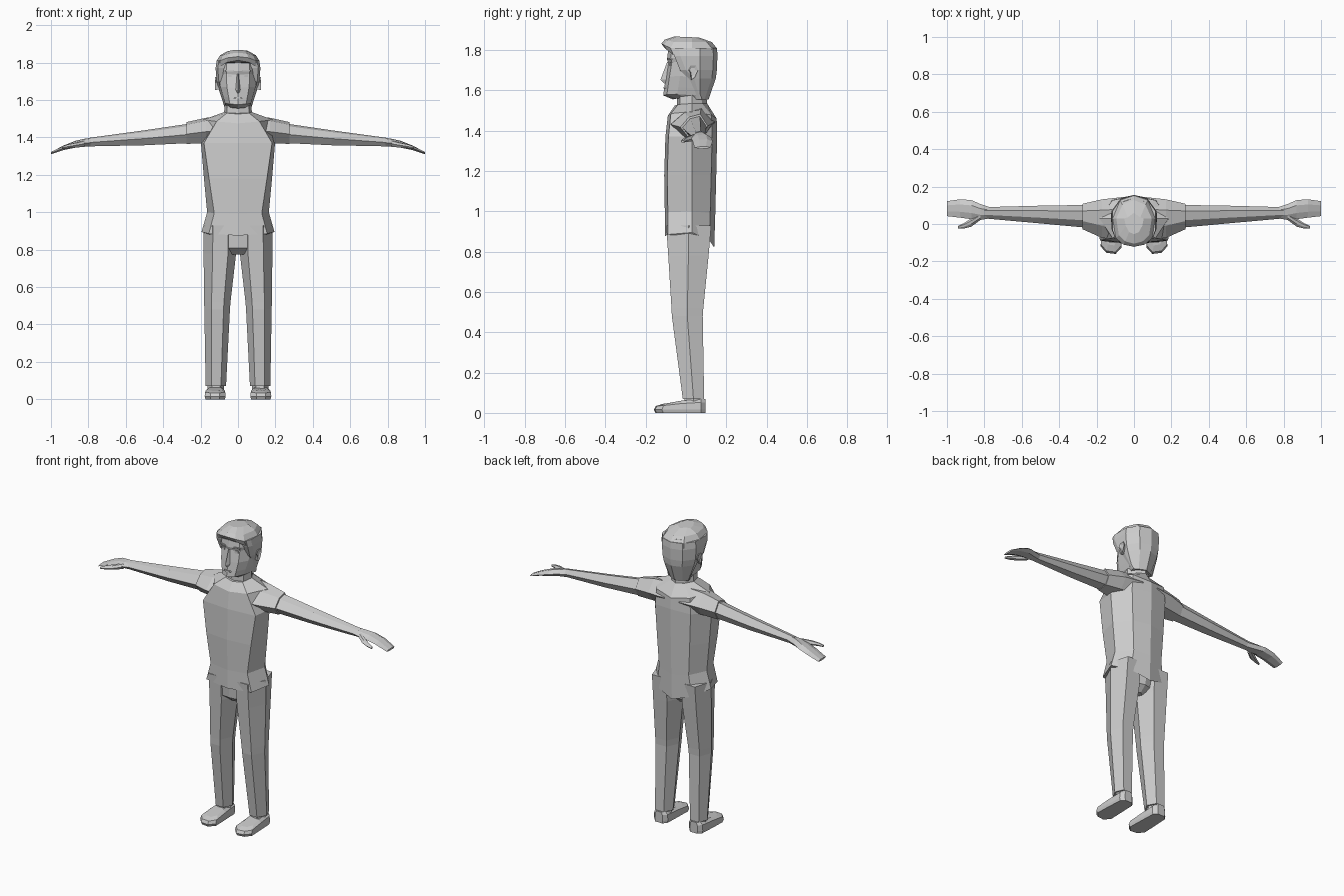
import bpy, bmesh
from mathutils import Vector


def material(name, v):
    m = bpy.data.materials.new(name)
    m.diffuse_color = (v, v, v, 1)
    return m


GREY = material("plain grey", 0.6)


def loft(name, rings, side=1):
    """Skin matching rings of points, close both ends; side=-1 mirrors in x."""
    bm = bmesh.new()
    rows = [[bm.verts.new((x * side, y, z)) for x, y, z in r] for r in rings]
    n = len(rows[0])
    for a, b in zip(rows, rows[1:]):
        for i in range(n):
            j = (i + 1) % n
            bm.faces.new((a[i], a[j], b[j], b[i]))
    bm.faces.new(rows[0])
    bm.faces.new(rows[-1])
    bmesh.ops.recalc_face_normals(bm, faces=bm.faces)
    me = bpy.data.meshes.new(name)
    bm.to_mesh(me)
    bm.free()
    me.materials.append(GREY)
    ob = bpy.data.objects.new(name, me)
    bpy.context.collection.objects.link(ob)
    return ob


def pair(name, rings):
    loft("right_" + name, rings, 1)
    loft("left_" + name, rings, -1)


def sym(half):
    """Complete a half ring that runs from centre front to centre back."""
    return half + [(-x, y, z) for x, y, z in half[-2:0:-1]]


def body_ring(w, yf, yb, zf, zs, zb, k=0.8, ym=0.03):
    return sym([(0, yf, zf), (w * k, yf + 0.015, (zf + zs) / 2), (w, ym, zs),
                (w * 0.62, yb - 0.025, (zs + zb) / 2), (0, yb, zb)])


def hex_x(x, y0, y1, z0, z1, skew=0.0):
    """Six sided arm section at a given x."""
    d, h = y1 - y0, z1 - z0
    return [(x, y0, z0 + h * 0.45), (x, y0 + d * 0.3, z0), (x, y0 + d * 0.8, z0 + h * 0.05),
            (x, y1, z0 + h * 0.5), (x, y0 + d * (0.72 + skew), z1), (x, y0 + d * 0.32, z1 - h * 0.12)]


def hex_z(z, x0, x1, y0, y1):
    """Six sided leg section at a given z."""
    w, ym = x1 - x0, y0 + (y1 - y0) * 0.5
    return [(x0 + w * 0.25, y0, z), (x0 + w * 0.72, y0, z), (x1, ym, z),
            (x0 + w * 0.8, y1, z), (x0 + w * 0.25, y1, z), (x0, ym, z)]


# Shirt body with flared, dipping hem and sloping shoulders
loft("shirt", [
    body_ring(0.195, -0.105, 0.140, 0.875, 0.895, 0.82),
    body_ring(0.165, -0.105, 0.145, 0.99, 1.00, 0.98, 0.77),
    body_ring(0.182, -0.108, 0.150, 1.18, 1.18, 1.18, 0.85),
    body_ring(0.198, -0.102, 0.155, 1.37, 1.37, 1.39, 0.92),
    body_ring(0.185, -0.090, 0.152, 1.475, 1.495, 1.46, 0.62),
    body_ring(0.075, -0.055, 0.105, 1.525, 1.535, 1.535),
])

# Sleeves, forearms and hands
pair("sleeve", [
    hex_x(0.05, -0.085, 0.145, 1.37, 1.515),
    hex_x(0.17, -0.075, 0.132, 1.37, 1.505),
    hex_x(0.275, -0.028, 0.108, 1.365, 1.482),
])
pair("arm", [
    hex_x(0.25, -0.02, 0.102, 1.37, 1.475),
    hex_x(0.50, 0.003, 0.098, 1.358, 1.438),
    hex_x(0.80, 0.030, 0.090, 1.352, 1.397),
])
pair("hand", [
    hex_x(0.77, 0.030, 0.090, 1.353, 1.398),
    hex_x(0.82, 0.022, 0.106, 1.350, 1.393),
    hex_x(0.87, 0.026, 0.128, 1.345, 1.382),
    hex_x(0.93, 0.034, 0.132, 1.333, 1.358),
    hex_x(1.00, 0.042, 0.122, 1.310, 1.322),
])
pair("thumb", [
    hex_x(0.82, 0.022, 0.058, 1.350, 1.385),
    hex_x(0.87, -0.014, 0.030, 1.345, 1.372),
    hex_x(0.91, -0.024, 0.004, 1.342, 1.362),
    hex_x(0.94, -0.024, -0.010, 1.340, 1.352),
])

# Trousers: hips, legs and ankles
loft("hips", [
    body_ring(0.06, -0.05, 0.06, 0.775, 0.775, 0.775),
    body_ring(0.15, -0.088, 0.10, 0.81, 0.81, 0.81),
    body_ring(0.18, -0.095, 0.12, 0.93, 0.93, 0.93),
])
pair("trouser_leg", [
    hex_z(0.93, 0.010, 0.183, -0.098, 0.125),
    hex_z(0.78, 0.010, 0.184, -0.088, 0.112),
    hex_z(0.52, 0.040, 0.181, -0.072, 0.086),
    hex_z(0.48, 0.043, 0.180, -0.070, 0.083),
    hex_z(0.07, 0.064, 0.173, -0.016, 0.090),
])
pair("ankle", [
    hex_z(0.10, 0.075, 0.163, -0.005, 0.080),
    hex_z(0.03, 0.075, 0.163, -0.010, 0.085),
])


# Shoes: sole outline repeated upward with a low toe and higher heel
def shoe_ring(s, toe_z, heel_z, toe_y):
    def p(dx, y, t):
        return (0.121 + dx * s, y, toe_z + (heel_z - toe_z) * t)
    return [p(-0.022, toe_y, 0), p(0.026, toe_y + 0.006, 0), p(0.055, toe_y + 0.04, 0.15),
            p(0.052, -0.02, 0.7), p(0.046, 0.075, 1), p(0.025, 0.097, 1),
            p(-0.025, 0.097, 1), p(-0.046, 0.075, 1), p(-0.050, -0.02, 0.7),
            p(-0.053, toe_y + 0.035, 0.15)]


pair("shoe", [shoe_ring(0.96, 0, 0, -0.152), shoe_ring(1.04, 0.016, 0.016, -0.160),
              shoe_ring(1.0, 0.034, 0.052, -0.150), shoe_ring(0.68, 0.045, 0.068, -0.115)])

# Neck
loft("neck", [body_ring(0.075, -0.045, 0.105, 1.50, 1.52, 1.52),
              body_ring(0.070, -0.045, 0.100, 1.60, 1.60, 1.60)])


# Face and skull
def head_ring(z, w, yf, yb, k=0.6):
    return sym([(0, yf, z), (w * k, yf + 0.018, z + 0.004), (w * 0.95, yf + 0.07, z + 0.006),
                (w, 0.05, z), (w * 0.6, yb - 0.02, z), (0, yb, z)])


loft("head", [
    head_ring(1.555, 0.058, -0.065, 0.090),
    head_ring(1.575, 0.072, -0.113, 0.105),
    head_ring(1.610, 0.083, -0.108, 0.118),
    head_ring(1.665, 0.099, -0.100, 0.138),
    head_ring(1.735, 0.104, -0.088, 0.145),
    head_ring(1.755, 0.105, -0.094, 0.145),
    head_ring(1.825, 0.095, -0.085, 0.140),
])

# Hair: back and sides, then a crown with an overhanging fringe
def hair_ring(z, w, yf, yb):
    return sym([(0, yf, z), (w * 0.9, yf, z), (w, yf + 0.03, z), (w, 0.07, z),
                (w * 0.6, yb - 0.02, z), (0, yb, z)])


loft("back_hair", [
    hair_ring(1.555, 0.070, 0.050, 0.112),
    hair_ring(1.660, 0.104, 0.010, 0.148),
    hair_ring(1.700, 0.114, -0.030, 0.153),
    hair_ring(1.770, 0.120, -0.058, 0.156),
    hair_ring(1.810, 0.114, -0.066, 0.154),
])


def crown_ring(z, w, yf, yb, drop):
    return sym([(0, yf, z), (w * 0.5, yf + 0.012, z - drop * 0.3), (w * 0.85, yf + 0.045, z - drop),
                (w, 0.03, z - drop), (w * 0.65, yb - 0.025, z - drop), (0, yb, z - drop)])


loft("crown_hair", [
    crown_ring(1.812, 0.116, -0.108, 0.155, 0.035),
    crown_ring(1.832, 0.114, -0.122, 0.152, 0.022),
    crown_ring(1.852, 0.095, -0.105, 0.128, 0.012),
    crown_ring(1.868, 0.052, -0.055, 0.060, 0.005),
])

# Nose: narrow bridge widening to the tip
loft("nose", [
    [(-0.008, -0.080, 1.74), (0, -0.094, 1.74), (0.008, -0.080, 1.74)],
    [(-0.018, -0.085, 1.655), (0, -0.127, 1.652), (0.018, -0.085, 1.655)],
    [(-0.013, -0.085, 1.635), (0, -0.108, 1.635), (0.013, -0.085, 1.635)],
])


# Small face details as thin boxes that follow the slant of the cheeks
def slab(cx, cz, w, h, y, slant):
    pts = [(cx - w, cz - h), (cx + w, cz - h), (cx + w * 0.8, cz + h), (cx - w * 0.8, cz + h)]
    return [[(x, y + slant * (x - cx) + d, z) for x, z in pts] for d in (0, 0.012)]


pair("eye", slab(0.044, 1.73, 0.011, 0.008, -0.080, 0.3))
pair("eyebrow", slab(0.046, 1.757, 0.022, 0.004, -0.086, 0.3))
loft("mouth", slab(0, 1.612, 0.024, 0.004, -0.112, 0))


# Ears: tapered plates standing off the side of the head
def ear_ring(x, s):
    pts = [(-0.004, -0.038), (0.014, -0.026), (0.030, 0.012), (0.020, 0.034),
           (-0.006, 0.034), (-0.020, 0.014), (-0.010, 0.0)]
    return [(x, 0.03 + a * s, 1.69 + b * s) for a, b in pts]


pair("ear", [ear_ring(0.095, 0.8), ear_ring(0.122, 1.0), ear_ring(0.116, 0.6)])
